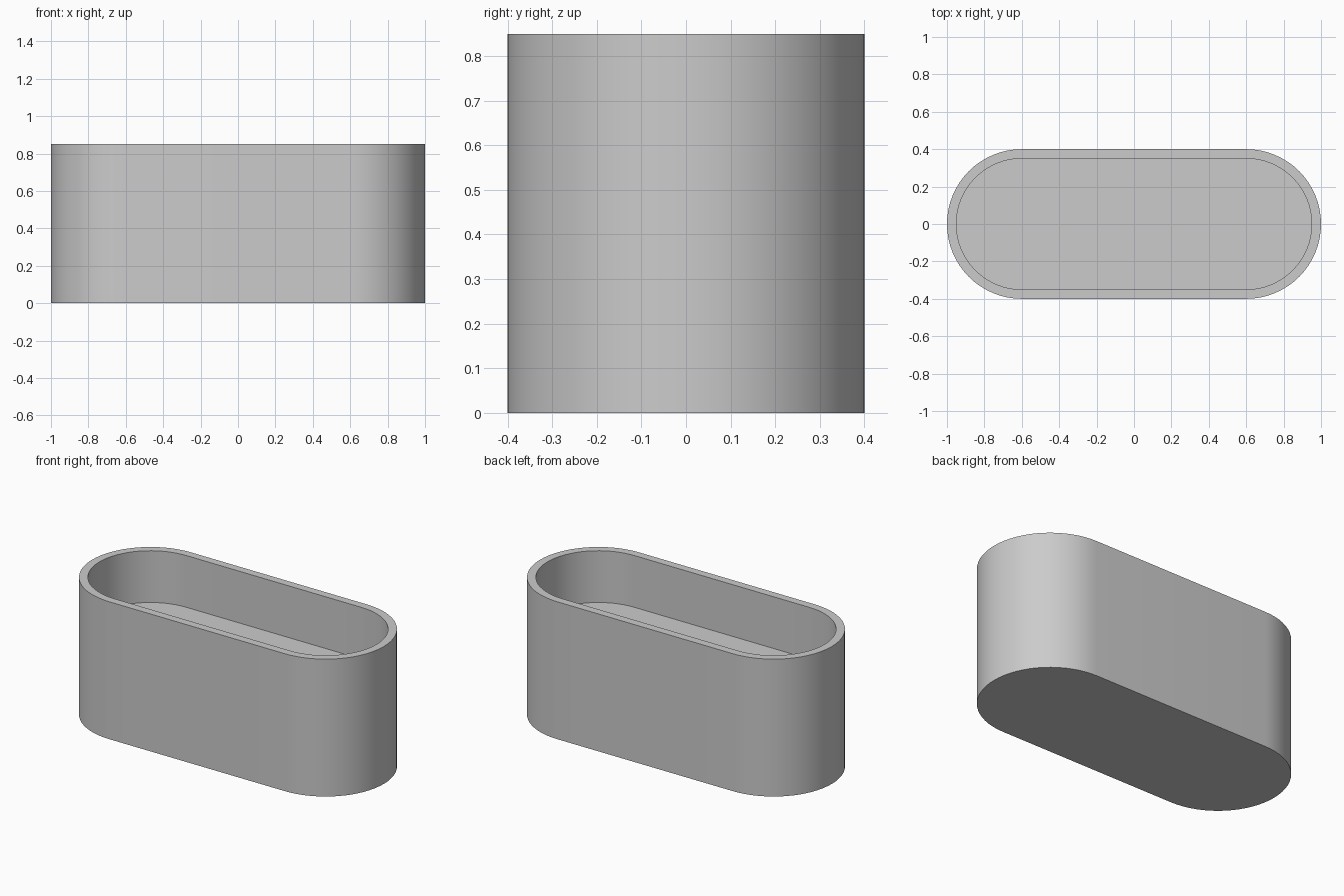
import bpy
import bmesh
from math import cos, sin, pi

HEIGHT = 0.85      # overall height
FLOOR = 0.53       # level of the inside floor
HALF = 0.6         # half length of the straight sides
OUTER, INNER = 0.4, 0.35
STEPS = 32         # segments per rounded end

cube = bpy.data.objects.get("Cube")
if cube:
    bpy.data.objects.remove(cube, do_unlink=True)

grey = bpy.data.materials.new("plain_grey")
grey.use_nodes = True
colour = (0.6, 0.6, 0.6, 1)
grey.diffuse_color = colour
grey.node_tree.nodes["Principled BSDF"].inputs["Base Color"].default_value = colour


def stadium(bm, radius, z):
    """Ring of vertices with two straight sides and two round ends."""
    ring = []
    for side in (1, -1):
        for i in range(STEPS + 1):
            a = -pi / 2 + pi * i / STEPS
            ring.append(bm.verts.new((side * (HALF + radius * cos(a)),
                                      side * radius * sin(a), z)))
    return ring


def bridge(bm, lower, upper):
    n = len(lower)
    for i in range(n):
        j = (i + 1) % n
        bm.faces.new((lower[i], lower[j], upper[j], upper[i]))


# Outer wall, rim, inner wall and raised floor as one closed shell
bm = bmesh.new()
rings = [stadium(bm, r, z) for r, z in
         ((OUTER, 0), (OUTER, HEIGHT), (INNER, HEIGHT), (INNER, FLOOR))]
for lower, upper in zip(rings, rings[1:]):
    bridge(bm, lower, upper)
bm.faces.new(rings[0][::-1])
bm.faces.new(rings[-1])
bmesh.ops.recalc_face_normals(bm, faces=bm.faces)

mesh = bpy.data.meshes.new("oval_container")
bm.to_mesh(mesh)
bm.free()
mesh.materials.append(grey)
container = bpy.data.objects.new("oval_container", mesh)
bpy.context.collection.objects.link(container)

# Smooth round ends, crisp rims
bpy.ops.object.select_all(action='DESELECT')
container.select_set(True)
bpy.context.view_layer.objects.active = container
bpy.ops.object.shade_smooth_by_angle(angle=pi / 6)
